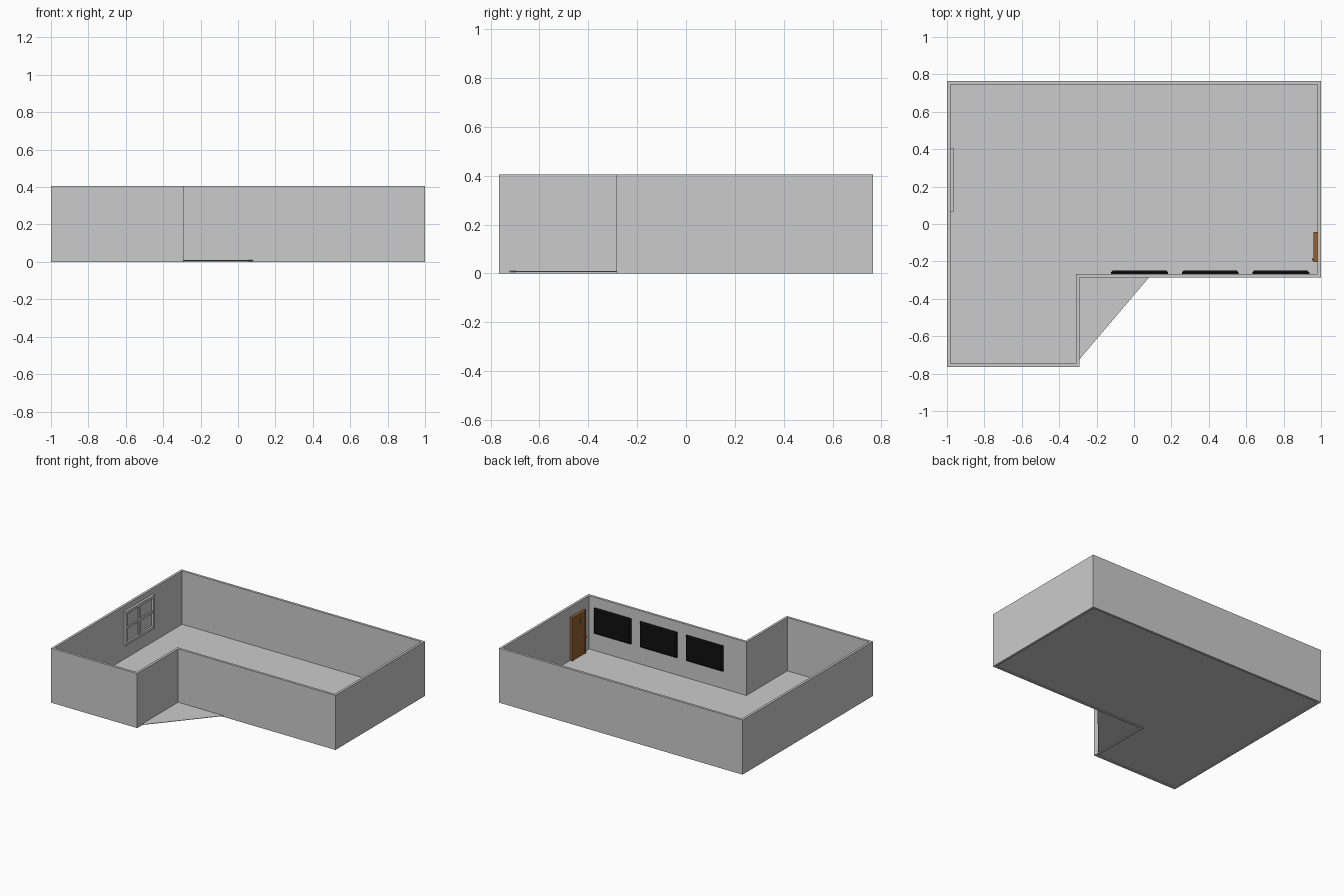
import bpy, bmesh

if "Cube" in bpy.data.objects:
    bpy.data.objects.remove(bpy.data.objects["Cube"])

def material(name, rgb):
    m = bpy.data.materials.new(name)
    m.diffuse_color = (*rgb, 1)
    m.use_nodes = True
    m.node_tree.nodes["Principled BSDF"].inputs["Base Color"].default_value = m.diffuse_color
    return m

BROWN = material("brown_wood", (0.30, 0.12, 0.035))
BLACK = material("black_panel", (0.005, 0.005, 0.005))

def finish(name, bm, mat=None):
    bmesh.ops.recalc_face_normals(bm, faces=bm.faces)
    me = bpy.data.meshes.new(name)
    bm.to_mesh(me)
    bm.free()
    ob = bpy.data.objects.new(name, me)
    bpy.context.collection.objects.link(ob)
    if mat:
        me.materials.append(mat)
    return ob

def add_box(bm, x, y, z):
    vs = bmesh.ops.create_cube(bm, size=1)["verts"]
    for v in vs:
        v.co = [a[0] if c < 0 else a[1] for a, c in zip((x, y, z), v.co)]

def box(name, x, y, z, mat=None):
    bm = bmesh.new()
    add_box(bm, x, y, z)
    return finish(name, bm, mat)

# Walls around the L-shaped room
T, H = 0.018, 0.405
Z = (0, H)
X0, X1, XN = -1.0, 1.0, -0.292     # outer left, outer right, notch side
Y0, Y1, YN = -0.765, 0.765, -0.285  # outer front, outer back, notch front
box("left_wall", (X0, X0 + T), (Y0, Y1), Z)
box("right_wall", (X1 - T, X1), (YN, Y1), Z)
box("back_wall", (X0 + T, X1 - T), (Y1 - T, Y1), Z)
box("front_wall", (X0 + T, XN), (Y0, Y0 + T), Z)
box("notch_side_wall", (XN - T, XN), (Y0 + T, YN + T), Z)
box("notch_front_wall", (XN, X1 - T), (YN, YN + T), Z)

# Floor, with a diagonal edge across the notch
bm = bmesh.new()
outline = [(-0.99, -0.755), (-0.31, -0.745), (0.085, YN + 0.005),
           (0.99, YN + 0.005), (0.99, 0.755), (-0.99, 0.755)]
face = bm.faces.new([bm.verts.new((x, y, 0.006)) for x, y in outline])
top = bmesh.ops.extrude_face_region(bm, geom=[face])["geom"]
for v in top:
    if isinstance(v, bmesh.types.BMVert):
        v.co.z += 0.003
finish("floor", bm)

# Three black wall panels with bevelled front rims
for i, cx in enumerate((0.03, 0.408, 0.785)):
    bm = bmesh.new()
    add_box(bm, (cx - 0.152, cx + 0.152), (-0.267, -0.249), (0.14, 0.328))
    rim = [e for e in bm.edges if all(v.co.y > -0.25 for v in e.verts)]
    bmesh.ops.bevel(bm, geom=rim, offset=0.009, segments=1, affect='EDGES')
    finish(f"wall_panel_{i + 1}", bm, BLACK)

# Door with frame strips, handle and small upper plate
box("door", (0.965, 0.982), (-0.2, -0.045), (0.009, 0.328), BROWN)
bm = bmesh.new()
for y in ((-0.202, -0.192), (-0.053, -0.043)):
    add_box(bm, (0.961, 0.982), y, (0.009, 0.33))
add_box(bm, (0.961, 0.982), (-0.192, -0.053), (0.32, 0.33))
finish("door_frame", bm, BROWN)
box("door_handle", (0.951, 0.965), (-0.195, -0.184), (0.13, 0.142), BROWN)
box("door_plate", (0.962, 0.966), (-0.165, -0.135), (0.255, 0.29), BROWN)

# Window: outer frame, cross bars, pane and sill
WY, WZ = (0.065, 0.405), (0.115, 0.365)
F = 0.02
bm = bmesh.new()
for y in ((WY[0], WY[0] + F), (WY[1] - F, WY[1])):
    add_box(bm, (-0.982, -0.965), y, WZ)
for z in ((WZ[0], WZ[0] + F), (WZ[1] - F, WZ[1])):
    add_box(bm, (-0.982, -0.965), (WY[0] + F, WY[1] - F), z)
finish("window_frame", bm)
cy, cz = sum(WY) / 2, sum(WZ) / 2
bm = bmesh.new()
add_box(bm, (-0.982, -0.969), (cy - 0.011, cy + 0.011), (WZ[0] + F, WZ[1] - F))
for y in ((WY[0] + F, cy - 0.011), (cy + 0.011, WY[1] - F)):
    add_box(bm, (-0.982, -0.969), y, (cz - 0.008, cz + 0.008))
finish("window_bars", bm)
box("window_pane", (-0.983, -0.979), (WY[0] + F, WY[1] - F), (WZ[0] + F, WZ[1] - F))
